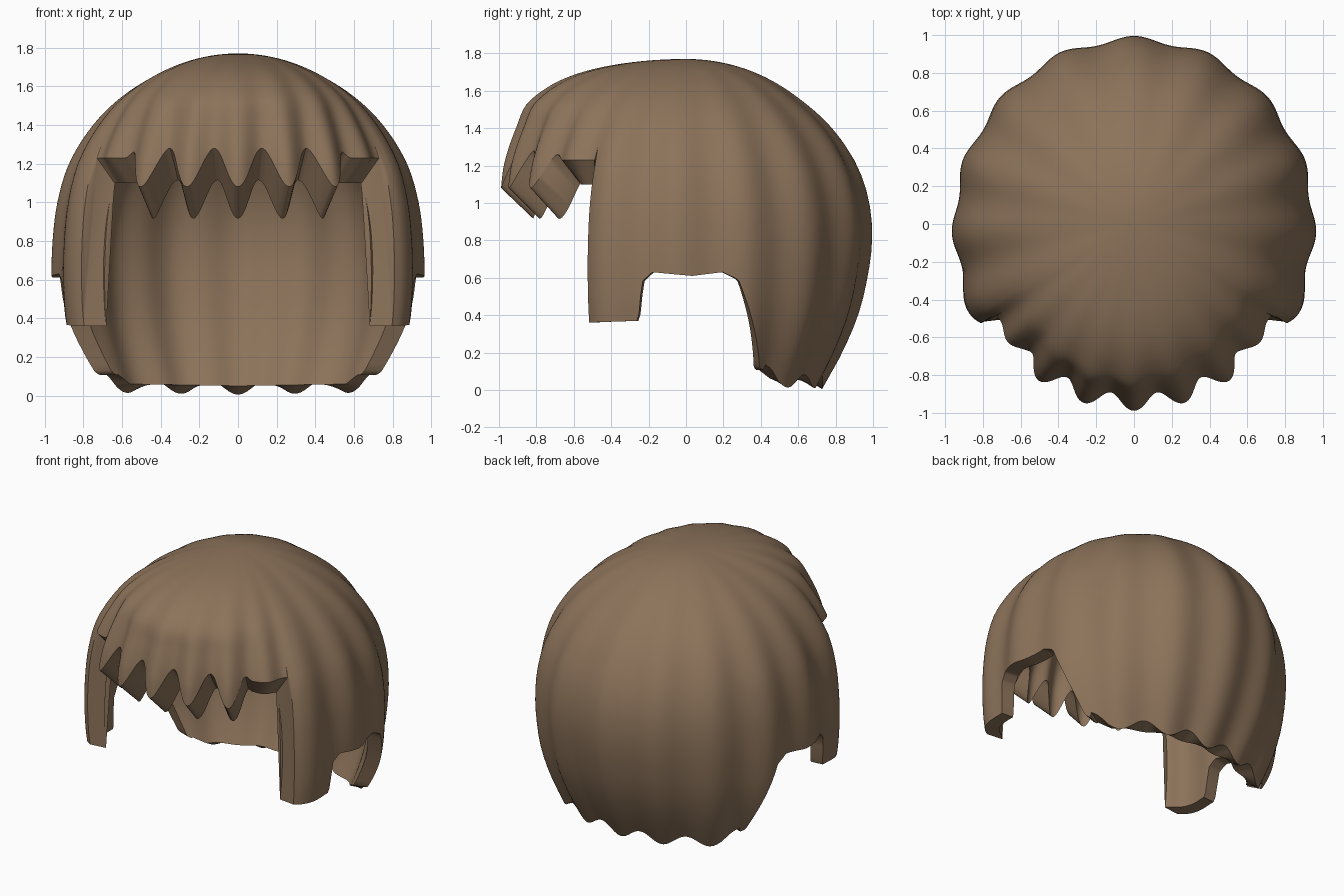
import bpy
import bmesh
from math import sin, cos, exp, pi, radians, sqrt

default_cube = bpy.data.objects.get("Cube")
if default_cube:
    bpy.data.objects.remove(default_cube, do_unlink=True)

TOP = 1.77
INNER_TOP = 1.64
COLUMNS = 480
DOME_ROWS = 26
HEM_ROWS = 16
FRINGE_END = 56.6
LOCKS = 23

# Dome radius at each height, towards the front, the side and the back
HEIGHTS = [1.77, 1.7, 1.55, 1.4, 1.2, 1.0, 0.8, 0.6, 0.4, 0.2, 0]
FRONT = [0, 0.55, 0.82, 0.89, 0.945, 0.965, 0.97, 0.97, 0.97, 0.97, 0.97]
SIDE = [0, 0.33, 0.59, 0.74, 0.86, 0.92, 0.945, 0.95, 0.935, 0.89, 0.82]
BACK = [0, 0.36, 0.61, 0.77, 0.9, 0.965, 0.98, 0.955, 0.905, 0.82, 0.71]
DEPTHS = [sqrt(TOP - z) for z in HEIGHTS]

# By angle from the front: matching inner angle, inner scale and hem height
INNER_ANGLES = [(0, 0), (38, 40), (56.5, 53), (75, 74), (108, 109.5), (120, 121), (180, 180)]
INNER_SCALES = [(0, 0.82), (38, 0.83), (56.5, 0.9), (120, 0.89), (180, 0.87)]
SIDE_HEM = [(57, 0.36), (74, 0.37), (75.5, 0.58), (79, 0.63), (92, 0.61), (102, 0.63),
            (107, 0.59), (112, 0.38), (118, 0.12), (128, 0.05), (180, 0.04)]


def linear(table, x):
    """Straight interpolation in a list of pairs."""
    for (a, u), (b, v) in zip(table, table[1:]):
        if x <= b:
            return u + (v - u) * max(0, (x - a) / (b - a))
    return table[-1][1]


def smooth(xs, ys, x):
    """Cubic interpolation through a profile."""
    last = len(xs) - 1
    i = 0
    while i < last - 1 and x > xs[i + 1]:
        i += 1

    def slope(k):
        lo, hi = max(k - 1, 0), min(k + 1, last)
        return (ys[hi] - ys[lo]) / (xs[hi] - xs[lo])

    h = xs[i + 1] - xs[i]
    t = min(1, (x - xs[i]) / h)
    s = 1 - t
    return (ys[i] * (1 + 2 * t) * s * s + ys[i + 1] * (3 - 2 * t) * t * t
            + h * t * s * (slope(i) * s - slope(i + 1) * t))


def strand_wave(angle):
    """Narrow locks over the fringe, wider ones around the back."""
    front_end = pi / 3
    if angle < front_end:
        phase = LOCKS * angle
    else:
        rate = (18 * pi - LOCKS * front_end) / (pi - front_end)
        phase = LOCKS * front_end + rate * (angle - front_end)
    return cos(phase)


def hem(degrees, inner):
    wave = strand_wave(radians(degrees))
    if degrees < FRINGE_END:
        # Five pointed locks, then a level end beside the temple
        level = linear([(37, 0), (41, 1)], degrees)
        tooth = 1.18 - 0.1 * wave
        z = tooth + (1.23 - tooth) * level
        return z - (0.165 - 0.035 * level if inner else 0)
    z = linear(SIDE_HEM, degrees)
    if degrees > 120:
        z += 0.01 if inner else -0.035 * wave
    return max(0, z)


def radius(angle, z):
    depth = sqrt(max(0, TOP - z))
    facing = cos(angle)
    weight = facing * facing
    end = FRONT if facing > 0 else BACK
    base = smooth(DEPTHS, SIDE, depth) * (1 - weight) + smooth(DEPTHS, end, depth) * weight
    fade = min(1, depth / 0.75) ** 2
    amount = 0.015 + 0.02 * max(0, facing - 0.5)** 0.5
    temple = 0.025 * exp(-((angle - radians(61)) / 0.17) ** 2)
    return base + fade * (amount * strand_wave(angle) + temple)


def shell_point(column, row, inner):
    turn = 2 * pi * column / COLUMNS
    side = 1 if turn <= pi else -1
    degrees = 360 * min(column, COLUMNS - column) / COLUMNS
    angle = radians(linear(INNER_ANGLES, degrees) if inner else degrees)
    # Level rows over the dome, then rows that stretch down to the hem
    top = INNER_TOP if inner else TOP
    brow = 1.17 if inner else 1.31
    if row <= DOME_ROWS:
        z = top - (top - brow) * (row / DOME_ROWS) ** 2
    else:
        z = brow + (hem(degrees, inner) - brow) * (row - DOME_ROWS) / HEM_ROWS
    r = radius(angle, TOP - (top - z) * TOP / top)
    if inner:
        r *= linear(INNER_SCALES, degrees)
    return (side * r * sin(angle), -r * cos(angle), z)


# Hair shell: outer dome, hem edge and inner dome in one closed surface
bm = bmesh.new()
row_count = DOME_ROWS + HEM_ROWS
rings = [[bm.verts.new(shell_point(c, row, False)) for c in range(COLUMNS)]
         for row in range(row_count + 1)]
rings += [[bm.verts.new(shell_point(c, row, True)) for c in range(COLUMNS)]
          for row in range(row_count, -1, -1)]
for upper, lower in zip(rings, rings[1:]):
    for c in range(COLUMNS):
        n = (c + 1) % COLUMNS
        bm.faces.new((upper[c], lower[c], lower[n], upper[n]))
bmesh.ops.remove_doubles(bm, verts=rings[0] + rings[-1], dist=0.0001)
bmesh.ops.recalc_face_normals(bm, faces=bm.faces)

mesh = bpy.data.meshes.new("hair_shell")
bm.to_mesh(mesh)
bm.free()
hair = bpy.data.objects.new("hair_shell", mesh)
bpy.context.collection.objects.link(hair)

# Brown hair colour
brown = bpy.data.materials.new("hair_brown")
brown.use_nodes = True
color = (0.265, 0.172, 0.103, 1)
brown.diffuse_color = color
brown.node_tree.nodes["Principled BSDF"].inputs["Base Color"].default_value = color
mesh.materials.append(brown)

bpy.ops.object.select_all(action="DESELECT")
hair.select_set(True)
bpy.context.view_layer.objects.active = hair
bpy.ops.object.shade_smooth_by_angle(angle=radians(40))
